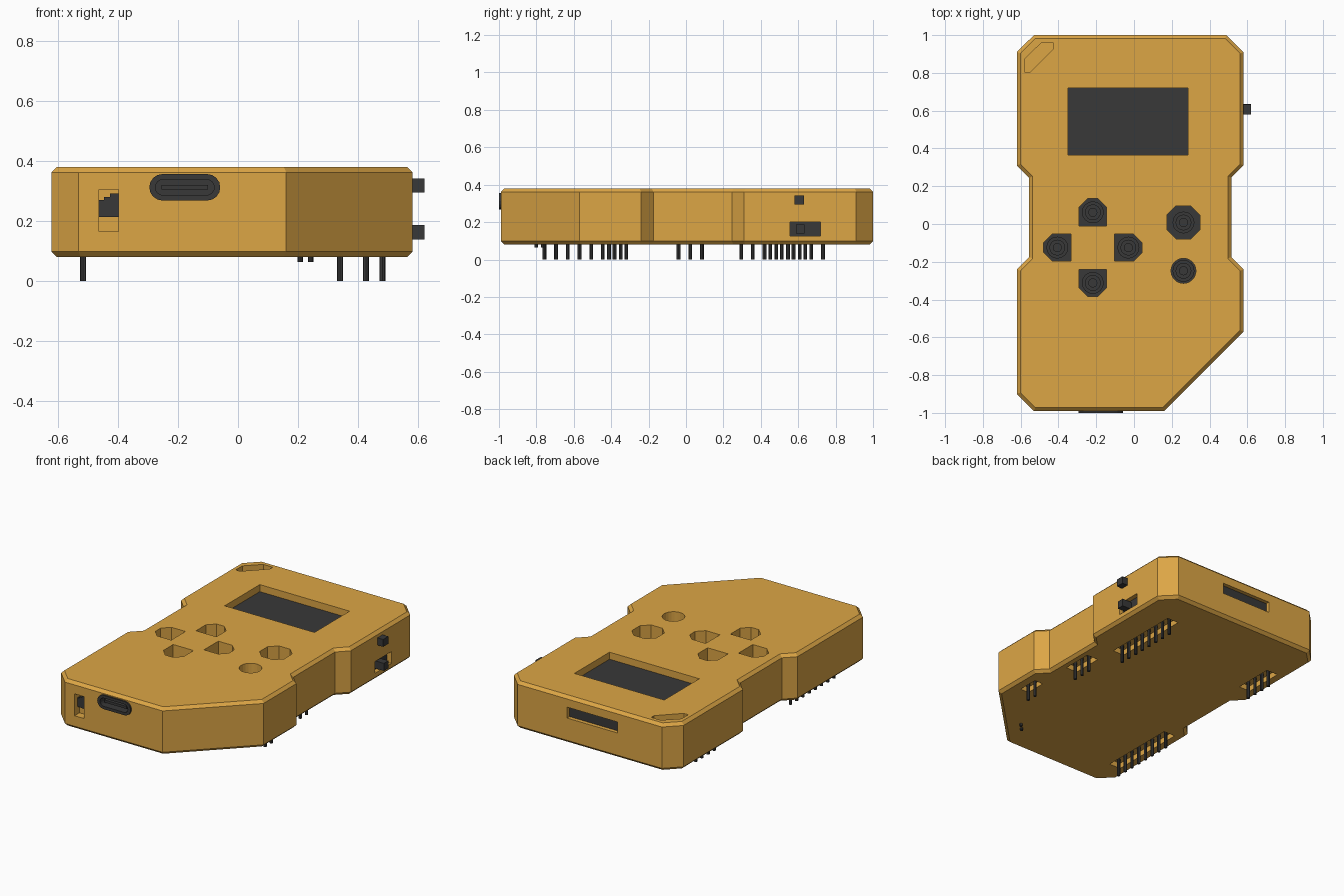
import bpy, bmesh, math

cube = bpy.data.objects.get("Cube")
if cube:
    bpy.data.objects.remove(cube, do_unlink=True)


def material(name, rgb):
    m = bpy.data.materials.new(name)
    m.use_nodes = True
    m.diffuse_color = (*rgb, 1)
    m.node_tree.nodes["Principled BSDF"].inputs["Base Color"].default_value = (*rgb, 1)
    return m


AMBER = material("amber plastic", (0.72, 0.38, 0.06))
DARK = material("dark grey", (0.04, 0.04, 0.04))


def add_prism(bm, pts, lo, hi, axis="z"):
    """Extrude a 2D outline between lo and hi along an axis."""
    place = {"z": lambda a, b, h: (a, b, h),
             "y": lambda a, b, h: (a, h, b),
             "x": lambda a, b, h: (h, a, b)}[axis]
    ends = [[bm.verts.new(place(a, b, h)) for a, b in pts] for h in (lo, hi)]
    n = len(pts)
    faces = [bm.faces.new(e) for e in ends]
    for i in range(n):
        j = (i + 1) % n
        faces.append(bm.faces.new((ends[0][i], ends[0][j], ends[1][j], ends[1][i])))
    bmesh.ops.recalc_face_normals(bm, faces=faces)
    return faces


def finish(name, bm, mat):
    mesh = bpy.data.meshes.new(name)
    bm.to_mesh(mesh)
    bm.free()
    mesh.materials.append(mat)
    ob = bpy.data.objects.new(name, mesh)
    bpy.context.collection.objects.link(ob)
    return ob


def prism(name, pts, lo, hi, axis="z", mat=DARK):
    bm = bmesh.new()
    add_prism(bm, pts, lo, hi, axis)
    return finish(name, bm, mat)


def rect(a0, a1, b0, b1):
    return [(a0, b0), (a1, b0), (a1, b1), (a0, b1)]


def circle(cx, cy, r, n=24):
    return [(cx + r * math.cos(2 * math.pi * i / n), cy + r * math.sin(2 * math.pi * i / n))
            for i in range(n)]


def stadium(cx, cz, half_w, r, n=8):
    right = [(cx + half_w - r + r * math.cos(t), cz + r * math.sin(t))
             for t in (-math.pi / 2 + math.pi * i / n for i in range(n + 1))]
    return right + [(2 * cx - x, 2 * cz - z) for x, z in right]


def keyhole(cx, cy, angle, r=0.072, c=0.045):
    """Square opening with the two outward corners cut off."""
    base = [(-r, -r), (r, -r), (r, r - c), (r - c, r), (c - r, r), (-r, r - c)]
    s, k = round(math.sin(angle)), round(math.cos(angle))
    return [(cx + x * k - y * s, cy + x * s + y * k) for x, y in base]


# Case shell with bevelled rims
outline = [(0.16, -0.99), (0.58, -0.57), (0.58, -0.24), (0.515, -0.175), (0.515, 0.245),
           (0.58, 0.31), (0.58, 0.91), (0.49, 1), (-0.53, 1), (-0.62, 0.91),
           (-0.62, 0.31), (-0.555, 0.245), (-0.555, -0.175), (-0.62, -0.24),
           (-0.62, -0.9), (-0.53, -0.99)]
bm = bmesh.new()
caps = add_prism(bm, outline, 0.08, 0.38)[:2]
rims = {e for f in caps for e in f.edges}
bmesh.ops.bevel(bm, geom=list(rims), offset=0.018, segments=1, affect="EDGES")
case = finish("case", bm, AMBER)

# Button openings
buttons = {}
for label, dx, dy, a in (("up", 0, 1, 0), ("left", -1, 0, math.pi / 2),
                         ("down", 0, -1, math.pi), ("right", 1, 0, -math.pi / 2)):
    cx, cy = -0.218 + 0.188 * dx, -0.125 + 0.187 * dy
    buttons[label] = (keyhole(cx, cy, a), (cx, cy))
o, i = 0.087, 0.04
buttons["large"] = ([(0.262 + x, 0.008 + y) for x, y in
                     ((-i, -o), (i, -o), (o, -i), (o, i), (i, o), (-i, o), (-o, i), (-o, -i))],
                    (0.262, 0.008))
buttons["small"] = (circle(0.262, -0.248, 0.066), (0.262, -0.248))

# Rows of pins under the case: x, first y, count
PITCH = 0.0625
pin_rows = [(-0.515, -0.757, 8), (-0.515, 0.45, 4), (0.34, 0.295, 8),
            (0.425, -0.04, 3), (0.48, -0.412, 2)]

# All pockets and windows, cut together
screen = rect(-0.35, 0.285, 0.365, 0.72)
side_window = rect(0.555, 0.72, 0.125, 0.2)
front_window = rect(-0.462, -0.397, 0.165, 0.305)
back_window = rect(-0.215, 0.14, 0.24, 0.31)
port = stadium(-0.177, 0.312, 0.118, 0.044)
cut = bmesh.new()
add_prism(cut, screen, 0.325, 0.5)
for pts, _ in buttons.values():
    add_prism(cut, pts, 0.27, 0.5)
add_prism(cut, [(-0.58, 0.805), (-0.548, 0.805), (-0.425, 0.93), (-0.425, 0.958),
                (-0.492, 0.958), (-0.58, 0.872)], 0.32, 0.5)
add_prism(cut, side_window, 0.53, 0.7, "x")
add_prism(cut, front_window, -1.1, -0.94, "y")
add_prism(cut, back_window, 0.96, 1.1, "y")
add_prism(cut, port, -1.1, -0.9, "y")
for x, y, n in pin_rows:
    half = 0.03 if x == 0.48 else 0.04
    add_prism(cut, rect(x - half, x + half, y - 0.035, y + PITCH * (n - 1) + 0.035), 0.0, 0.115)
cutter = finish("cutter", cut, AMBER)
cutter.hide_render = True
mod = case.modifiers.new("openings", "BOOLEAN")
mod.operation, mod.solver, mod.object = "DIFFERENCE", "EXACT", cutter
bpy.context.view_layer.objects.active = case
case.select_set(True)
bpy.ops.object.modifier_apply(modifier=mod.name)
bpy.data.objects.remove(cutter, do_unlink=True)

# Screen panel
prism("screen", screen, 0.32, 0.335)

# Switches at the bottom of each button opening
for label, (pts, (cx, cy)) in buttons.items():
    bm = bmesh.new()
    add_prism(bm, pts, 0.265, 0.29)
    for r, top in ((0.058, 0.3), (0.042, 0.31), (0.024, 0.318)):
        add_prism(bm, circle(cx, cy, r, 16), 0.28, top)
    finish(label + "_button", bm, DARK)

# Charging port: hollow shell with a tongue inside
bm = bmesh.new()
outer = stadium(-0.177, 0.312, 0.118, 0.044)
inner = stadium(-0.177, 0.312, 0.098, 0.026)
n = len(outer)
loops = [[bm.verts.new((x, y, z)) for x, z in pts]
         for pts, y in ((outer, -0.9), (outer, -1), (inner, -1), (inner, -0.95))]
for a, b in zip(loops, loops[1:]):
    for k in range(n):
        m = (k + 1) % n
        bm.faces.new((a[k], a[m], b[m], b[k]))
bm.faces.new(loops[0])
bm.faces.new(loops[-1])
bmesh.ops.recalc_face_normals(bm, faces=bm.faces)
add_prism(bm, rect(-0.255, -0.099, 0.304, 0.32), -0.985, -0.945, "y")
finish("charging_port", bm, DARK)

# Stepped connector behind the front window
bm = bmesh.new()
for x0, top in ((-0.462, 0.27), (-0.445, 0.28), (-0.425, 0.292)):
    add_prism(bm, rect(x0, -0.397, 0.213, top), -0.962 - (x0 + 0.462) * 0.1, -0.935, "y")
finish("front_connector", bm, DARK)

# Side button and slide switch
prism("side_button", rect(0.58, 0.632, 0.295, 0.342), 0.56, 0.62, "x")
prism("slide_switch_body", side_window, 0.525, 0.55, "x")
prism("slide_switch_knob", rect(0.588, 0.634, 0.138, 0.186), 0.54, 0.62, "x")

# Connector behind the back window
prism("back_connector", back_window, 0.955, 0.975, "y")

# Header pins
bm = bmesh.new()
for x, y, count in pin_rows:
    for k in range(count):
        add_prism(bm, circle(x, y + PITCH * k, 0.01, 8), 0, 0.13)
for x, y in ((0.207, -0.8), (0.242, -0.765)):
    add_prism(bm, circle(x, y, 0.009, 8), 0.064, 0.1)
finish("header_pins", bm, DARK)
